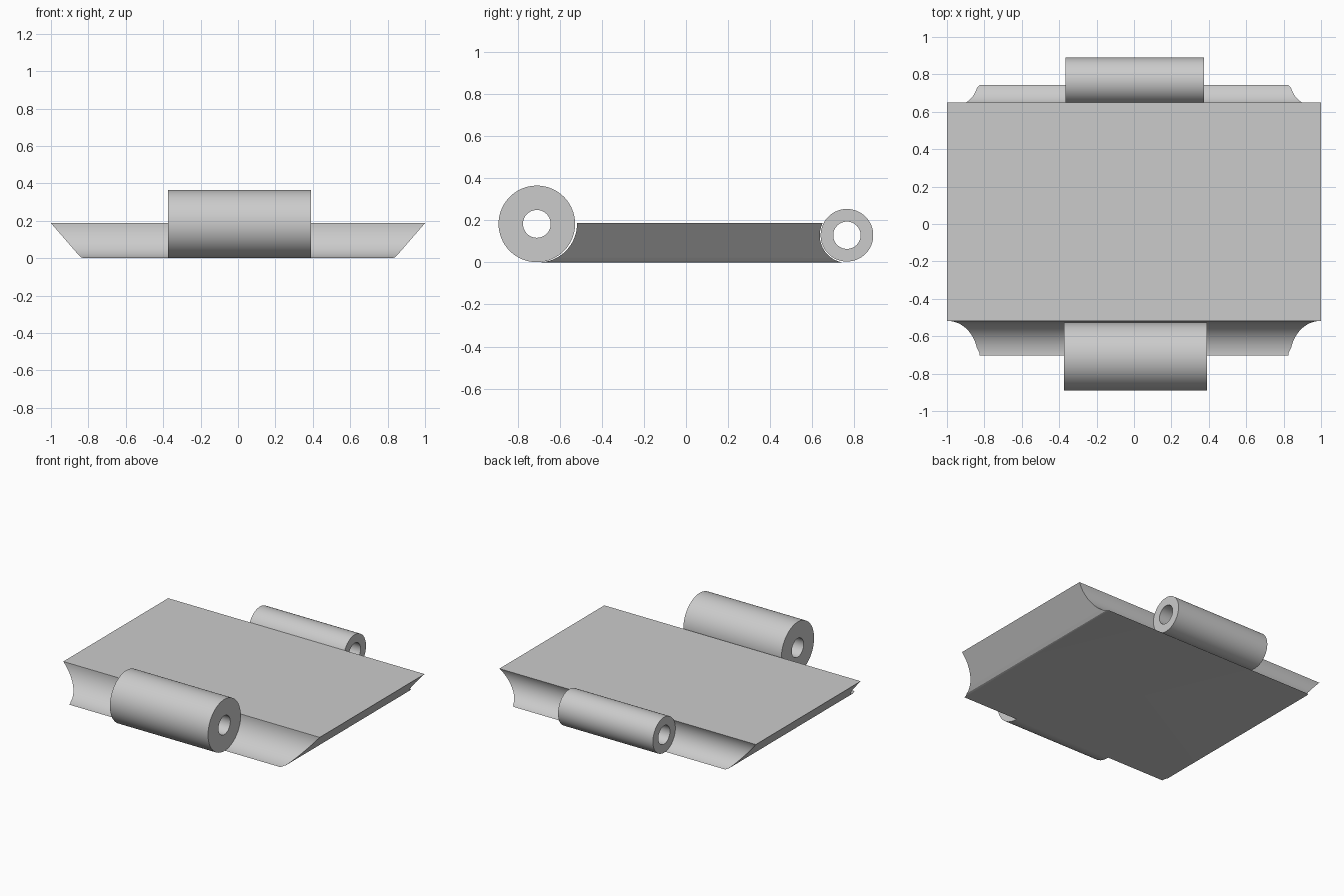
import bpy, bmesh
from math import sin, cos, asin, pi
from mathutils import Vector

cube = bpy.data.objects.get("Cube")
if cube:
    bpy.data.objects.remove(cube, do_unlink=True)

# One plain grey
grey = bpy.data.materials.new("light_grey")
grey.use_nodes = True
COLOR = (0.6, 0.6, 0.6, 1)
grey.diffuse_color = COLOR
grey.node_tree.nodes["Principled BSDF"].inputs["Base Color"].default_value = COLOR

TOP = 0.187


def finish(bm, name):
    bmesh.ops.recalc_face_normals(bm, faces=bm.faces)
    mesh = bpy.data.meshes.new(name)
    bm.to_mesh(mesh)
    bm.free()
    obj = bpy.data.objects.new(name, mesh)
    bpy.context.collection.objects.link(obj)
    mesh.materials.append(grey)
    bpy.ops.object.select_all(action='DESELECT')
    obj.select_set(True)
    bpy.context.view_layer.objects.active = obj
    bpy.ops.object.shade_smooth_by_angle(angle=pi / 6)
    return obj


def arc(cy, cz, r, a, b, steps=24):
    return [(cy + r * cos(a + (b - a) * i / steps),
             cz + r * sin(a + (b - a) * i / steps)) for i in range(steps + 1)]


def barrel(name, cy, cz, outer, inner, x0, x1, sides=64):
    """Hollow hinge knuckle lying along x."""
    bm = bmesh.new()
    rings = []
    for x, r in ((x0, outer), (x1, outer), (x1, inner), (x0, inner)):
        rings.append([bm.verts.new((x, y, z))
                      for y, z in arc(cy, cz, r, 0, 2 * pi, sides)[:-1]])
    for k in range(4):
        p, q = rings[k], rings[(k + 1) % 4]
        for i in range(sides):
            j = (i + 1) % sides
            bm.faces.new((p[i], p[j], q[j], q[i]))
    return finish(bm, name)


def plate():
    """Plate with a hollowed front and back edge, trimmed to sloping ends."""
    fy, fz, fr = -0.702, 0.184, 0.184
    by, bz, br = 0.766, 0.128, 0.130
    front = arc(fy, fz, fr, -pi / 2, asin((TOP - fz) / fr))
    back = arc(by, bz, br, pi - asin((TOP - bz) / br), pi + asin(bz / br))
    bm = bmesh.new()
    face = bm.faces.new([bm.verts.new((-1.1, y, z)) for y, z in front + back])
    new = bmesh.ops.extrude_face_region(bm, geom=[face])["geom"]
    bmesh.ops.translate(bm, vec=(2.2, 0, 0),
                        verts=[v for v in new if isinstance(v, bmesh.types.BMVert)])
    # Sloping ends with a small softened lower edge
    slope = [(1.0, TOP), (0.855, 0.02), (0.84, 0.004), (0.825, 0.0)]
    for side in (-1, 1):
        for (xa, za), (xb, zb) in zip(slope, slope[1:]):
            cut = bmesh.ops.bisect_plane(
                bm, geom=bm.verts[:] + bm.edges[:] + bm.faces[:], dist=1e-6,
                plane_co=Vector((side * xa, 0, za)),
                plane_no=Vector((side * (za - zb), 0, xb - xa)),
                clear_outer=True)["geom_cut"]
            rim = [e for e in cut if isinstance(e, bmesh.types.BMEdge) and e.is_boundary]
            bmesh.ops.holes_fill(bm, edges=rim, sides=0)
    return finish(bm, "plate")


plate()
barrel("front_barrel", -0.709, 0.183, 0.182, 0.066, -0.375, 0.39)
barrel("back_barrel", 0.765, 0.129, 0.125, 0.065, -0.365, 0.375)
